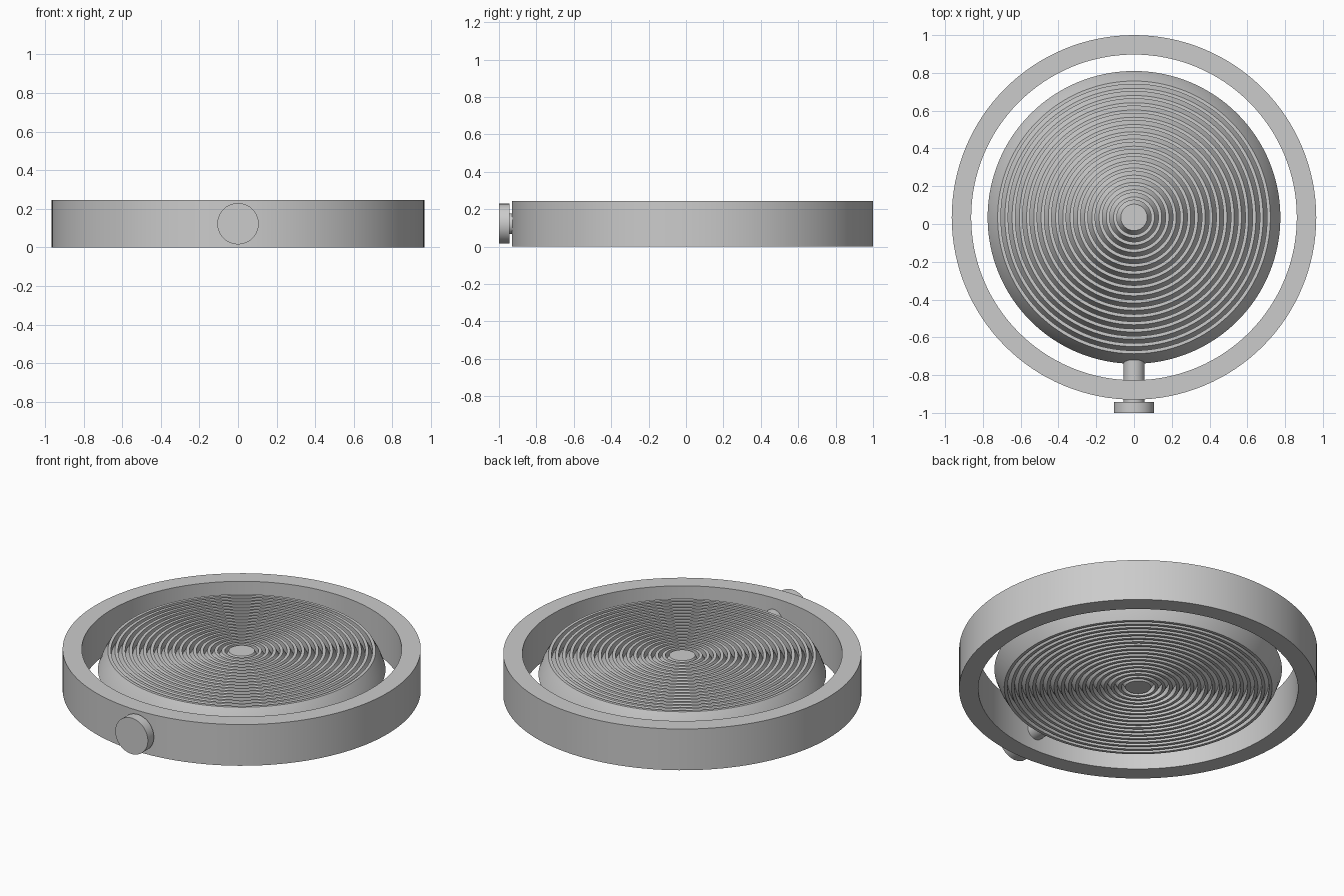
import bpy
import math

cube = bpy.data.objects.get("Cube")
if cube:
    bpy.data.objects.remove(cube, do_unlink=True)

# Single grey material
grey = bpy.data.materials.new("plain grey")
grey.use_nodes = True
COLOUR = (0.6, 0.6, 0.6, 1)
grey.diffuse_color = COLOUR
grey.node_tree.nodes["Principled BSDF"].inputs["Base Color"].default_value = COLOUR

CENTRE_Y = 0.035
MID_Z = 0.1225


def finish(obj, name):
    obj.name = name
    obj.data.materials.append(grey)
    bpy.ops.object.select_all(action="DESELECT")
    obj.select_set(True)
    bpy.context.view_layer.objects.active = obj
    bpy.ops.object.shade_smooth_by_angle(angle=math.radians(25))
    return obj


def lathe(name, profile, closed, segments=128):
    """Turn a profile of (radius, height) points around the z axis."""
    verts, faces, rows = [], [], []
    for r, z in profile:
        count = segments if r > 0 else 1
        rows.append([len(verts) + i for i in range(count)])
        for i in range(count):
            a = 2 * math.pi * i / segments
            verts.append((r * math.cos(a), r * math.sin(a), z))
    pairs = list(zip(rows, rows[1:]))
    if closed:
        pairs.append((rows[-1], rows[0]))
    for low, high in pairs:
        for i in range(segments):
            j = (i + 1) % segments
            quad = [low[i % len(low)], low[j % len(low)],
                    high[j % len(high)], high[i % len(high)]]
            faces.append(list(dict.fromkeys(quad)))
    mesh = bpy.data.meshes.new(name)
    mesh.from_pydata(verts, [], faces)
    obj = bpy.data.objects.new(name, mesh)
    bpy.context.collection.objects.link(obj)
    obj.location = (0, CENTRE_Y, MID_Z)
    return finish(obj, name)


def rod(name, radius, y_front, y_back):
    bpy.ops.mesh.primitive_cylinder_add(
        vertices=64, radius=radius, depth=y_back - y_front,
        location=(0, (y_front + y_back) / 2, MID_Z), rotation=(math.pi / 2, 0, 0))
    return finish(bpy.context.object, name)


# Outer ring
lathe("outer_ring", [(0.862, -MID_Z), (0.965, -MID_Z),
                     (0.965, MID_Z), (0.862, MID_Z)], closed=True)

# Lens: flat lands, each followed by an outward slope and an upright step
HUB, EDGE, TOP, DEPTH, ZONES = 0.07, 0.722, 0.112, 0.04, 17
pitch = (EDGE - HUB) / ZONES
upper = [(0, TOP), (HUB, TOP)]
for n in range(ZONES):
    start = HUB + n * pitch
    foot = start + pitch * 0.55
    upper += [(foot, TOP - DEPTH), (foot, TOP), (start + pitch, TOP)]
upper += [(0.754, 0.055), (0.775, 0)]
lower = [(r, -z) for r, z in upper[:-1]]
lathe("ridged_lens", lower + upper[::-1], closed=False)

# Pivot pin and its round head
rod("pivot_pin", 0.055, -0.95, -0.71)
rod("pin_head", 0.107, -1.0, -0.943)
